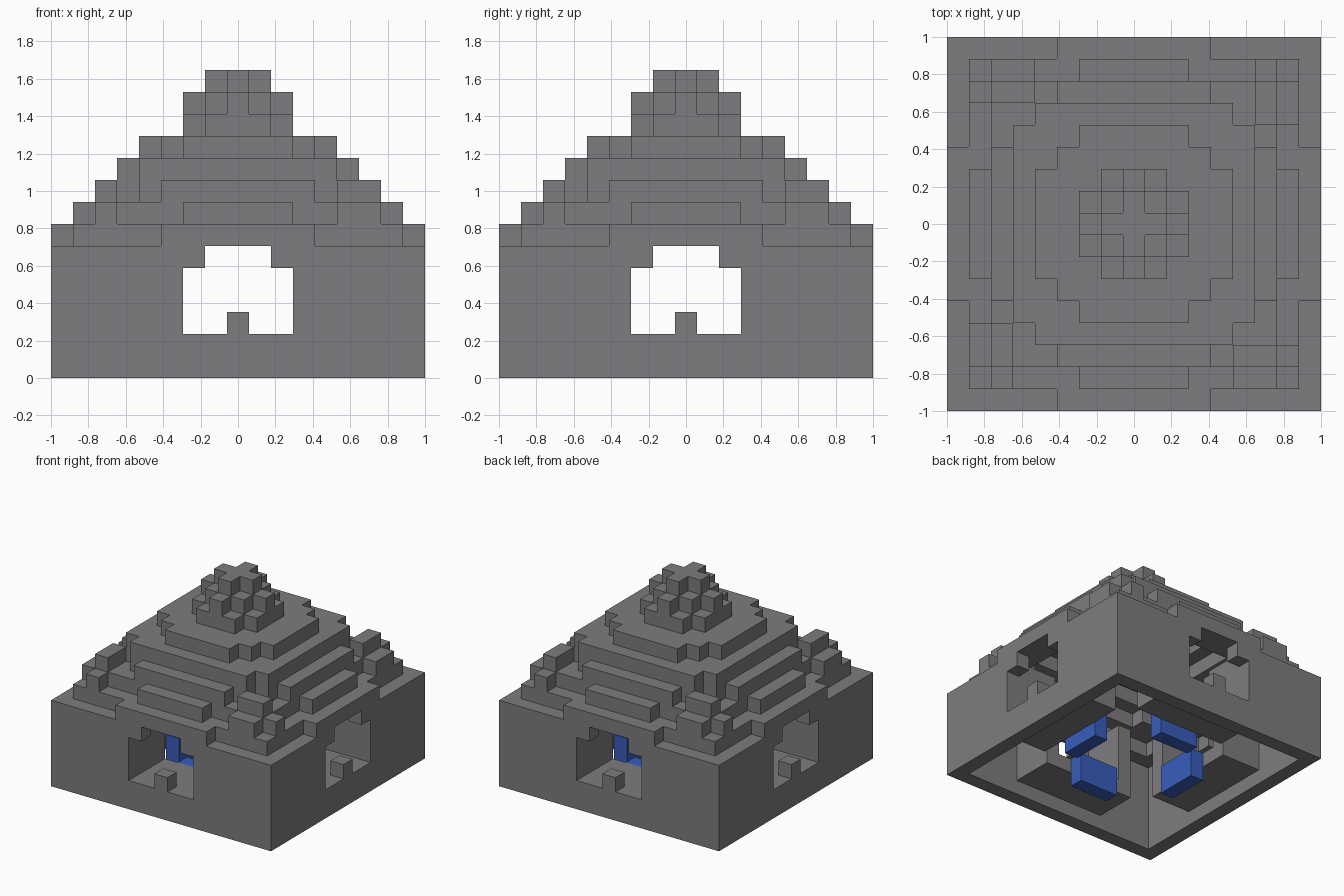
import bpy, bmesh
from mathutils import Vector

U = 2 / 17  # edge of one cube

old = bpy.data.objects.get("Cube")
if old:
    bpy.data.objects.remove(old, do_unlink=True)


def material(name, rgb):
    m = bpy.data.materials.new(name)
    m.use_nodes = True
    colour = (*rgb, 1)
    m.diffuse_color = colour
    m.node_tree.nodes["Principled BSDF"].inputs["Base Color"].default_value = colour
    return m


def box(x0, x1, y0, y1, z0, z1):
    """Cells of a box, both ends included."""
    return {(x, y, z) for x in range(x0, x1 + 1)
            for y in range(y0, y1 + 1) for z in range(z0, z1 + 1)}


def slab(r, z, z1=None):
    return box(-r, r, -r, r, z, z if z1 is None else z1)


def four(cells):
    """Repeat cells on all four sides by quarter turns."""
    out = set()
    for _ in range(4):
        out |= cells
        cells = {(y, -x, z) for x, y, z in cells}
    return out


def cut_corners(r, z, k):
    """Square tier without the cells beyond the diagonal k."""
    return {c for c in slab(r, z) if abs(c[0]) + abs(c[1]) <= k}


# Outer walls with a stepped window and sill cube on each side
window = box(-2, 2, -8, -8, 2, 4) | box(-1, 1, -8, -8, 5, 5)
window -= {(0, -8, 2)}
walls = (slab(8, 0, 5) - slab(7, 0, 5)) - four(window)
walls |= four(box(-3, 3, -8, -8, 6, 6))

# Window alcoves: floor and two side walls
alcoves = four(box(-3, 3, -7, -5, 1, 1)
               | box(-3, -3, -7, -5, 2, 5) | box(3, 3, -7, -5, 2, 5))

# Hollow stepped roof
roof = slab(7, 6) - slab(6, 6)
roof |= (slab(6, 7) | four(box(-2, 2, -7, -7, 7, 7))) - cut_corners(5, 7, 9)
roof |= (cut_corners(5, 8, 9) | four(box(-3, 3, -6, -6, 8, 8))) - slab(4, 8)
roof |= cut_corners(5, 9, 9) - slab(3, 9)
roof |= cut_corners(4, 10, 6) - cut_corners(2, 10, 3)

# Blocks climbing the roof corners
ridges = four(box(5, 6, -7, -7, 7, 7) | {(7, -6, 7)} | box(5, 6, -6, -6, 8, 8))

# Finial on the summit
finial = cut_corners(2, 11, 3) - slab(1, 11)
finial |= slab(1, 12) | four({(0, -2, 12)})
finial |= cut_corners(1, 13, 1)

# Benches standing round the middle
benches = four(box(-1, 1, -4, -4, 0, 1))

grey = material("stone grey", (0.21, 0.20, 0.21))
blue = material("bench blue", (0.04, 0.11, 0.50))
parts = [("outer_walls", walls, grey), ("window_alcoves", alcoves, grey),
         ("stepped_roof", roof, grey), ("corner_ridges", ridges, grey),
         ("finial", finial, grey), ("benches", benches, blue)]
solid = set().union(*(cells for _, cells, _ in parts))


def build(name, cells, mat):
    """Skin the exposed sides of the cells and merge flat areas."""
    bm = bmesh.new()
    for c in sorted(cells):
        for axis in range(3):
            for sign in (-1, 1):
                n = [0, 0, 0]
                n[axis] = sign
                if tuple(a + b for a, b in zip(c, n)) in solid:
                    continue
                n = Vector(n)
                s, t = Vector((n.y, n.z, n.x)), Vector((n.z, n.x, n.y))
                if sign < 0:
                    t = -t
                    s, t = t, s
                    s, t = t, s
                if s.cross(t).dot(n) < 0:
                    s, t = t, s
                mid = Vector(c) + Vector((0, 0, 0.5)) + n / 2
                bm.faces.new([bm.verts.new((mid + (s * a + t * b) / 2) * U)
                              for a, b in ((-1, -1), (1, -1), (1, 1), (-1, 1))])
    bmesh.ops.remove_doubles(bm, verts=bm.verts, dist=U / 100)
    bmesh.ops.dissolve_limit(bm, angle_limit=0.02, verts=bm.verts, edges=bm.edges)
    mesh = bpy.data.meshes.new(name)
    bm.to_mesh(mesh)
    bm.free()
    mesh.materials.append(mat)
    bpy.context.scene.collection.objects.link(bpy.data.objects.new(name, mesh))


for part in parts:
    build(*part)
